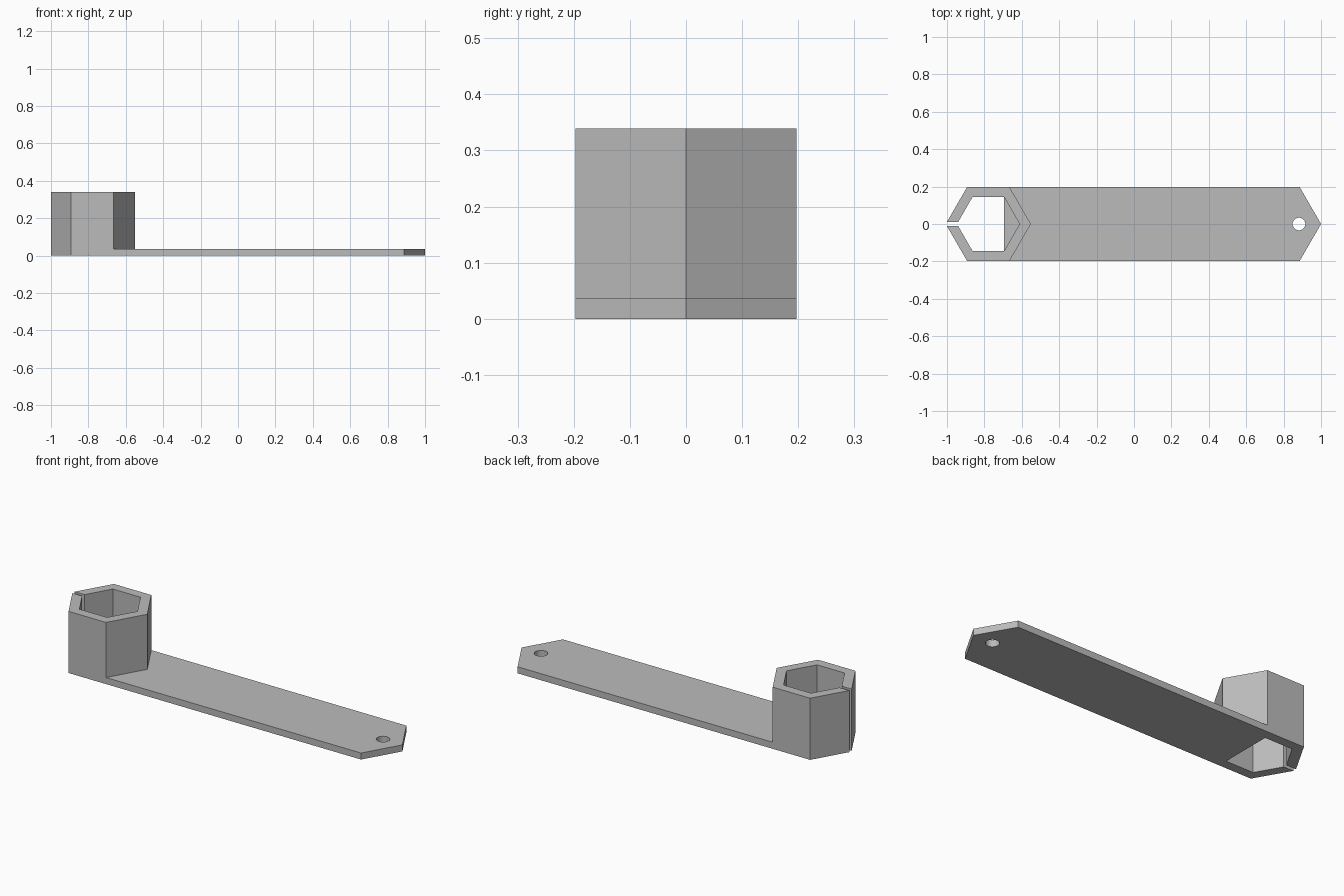
import bpy
import math

cube = bpy.data.objects.get("Cube")
if cube:
    bpy.data.objects.remove(cube, do_unlink=True)

# Main dimensions
SOCKET_X = -0.779      # centre of the hexagonal socket
OUTER = 0.2275         # socket corner radius
BORE = 0.1675          # bore corner radius
HALF = OUTER * math.sqrt(3) / 2
HEIGHT = 0.339
PLATE = 0.036
TIP = 1.0


def prism(name, outline, z0, z1):
    """Closed prism from a counter-clockwise outline."""
    n = len(outline)
    verts = [(x, y, z) for z in (z0, z1) for x, y in outline]
    faces = [list(range(n))[::-1], list(range(n, 2 * n))]
    faces += [[i, (i + 1) % n, (i + 1) % n + n, i + n] for i in range(n)]
    mesh = bpy.data.meshes.new(name)
    mesh.from_pydata(verts, [], faces)
    obj = bpy.data.objects.new(name, mesh)
    bpy.context.collection.objects.link(obj)
    return obj


def ring(cx, radius, sides):
    return [(cx + radius * math.cos(2 * math.pi * i / sides),
             radius * math.sin(2 * math.pi * i / sides)) for i in range(sides)]


def cut(target, cutter):
    cutter.hide_render = True
    mod = target.modifiers.new("cut", 'BOOLEAN')
    mod.operation, mod.solver, mod.object = 'DIFFERENCE', 'EXACT', cutter
    bpy.ops.object.select_all(action='DESELECT')
    bpy.context.view_layer.objects.active = target
    target.select_set(True)
    bpy.ops.object.modifier_apply(modifier=mod.name)
    bpy.data.objects.remove(cutter, do_unlink=True)


# Long hexagonal block, later lowered to a flat handle
left, right = SOCKET_X - OUTER / 2, TIP - OUTER / 2
wrench = prism("socket_wrench", [
    (SOCKET_X - OUTER, 0), (left, -HALF), (right, -HALF),
    (TIP, 0), (right, HALF), (left, HALF)], 0, HEIGHT)

# Lower the handle, leaving the pointed socket wall
nose = SOCKET_X + OUTER
run = 0.5 / math.sqrt(3)
cut(wrench, prism("handle_cutter", [
    (nose, 0), (nose - run, -0.5), (1.5, -0.5), (1.5, 0.5), (nose - run, 0.5)],
    PLATE, 1))

# Hexagonal bore above the plate; the plate keeps a small ledge under it
hexagon = ring(SOCKET_X, BORE, 6)
cut(wrench, prism("bore_cutter", hexagon, PLATE, 1))
cut(wrench, prism("through_cutter", hexagon[1:], -1, 0.2))

# Thin slit in the socket's end corner
cut(wrench, prism("slit_cutter", [
    (-1.2, -0.01), (-0.9, -0.01), (-0.9, 0.01), (-1.2, 0.01)], -1, 1))

# Hanging hole
cut(wrench, prism("hole_cutter", ring(0.882, 0.034, 32), -1, 1))

# Plain grey finish
grey = bpy.data.materials.new("grey")
grey.use_nodes = True
color = (0.5, 0.5, 0.5, 1)
grey.diffuse_color = color
grey.node_tree.nodes["Principled BSDF"].inputs["Base Color"].default_value = color
wrench.data.materials.clear()
wrench.data.materials.append(grey)
for face in wrench.data.polygons:
    face.material_index = 0
bpy.ops.object.shade_smooth_by_angle(angle=math.radians(30))
